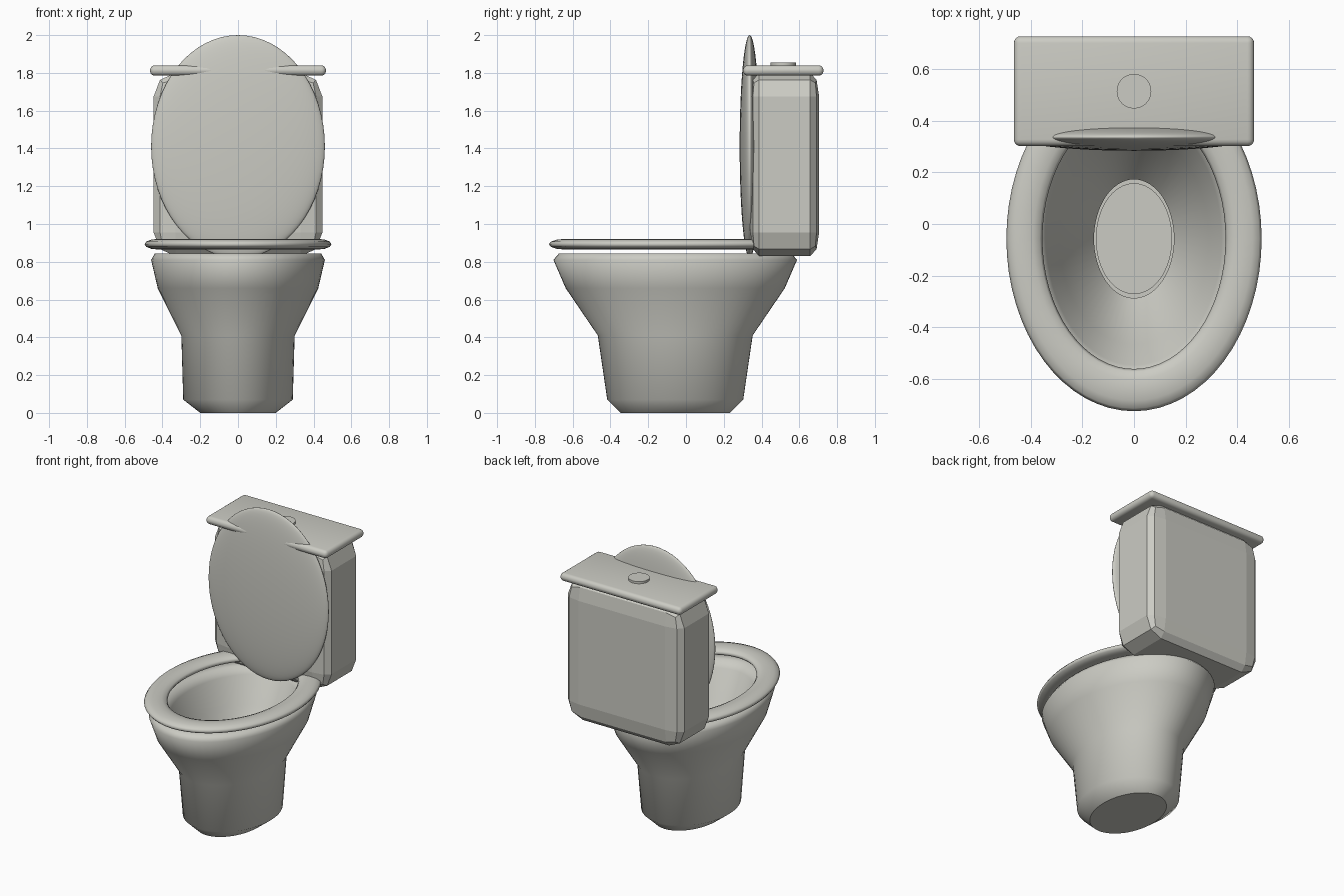
import bpy, bmesh, math
from mathutils import Matrix

if "Cube" in bpy.data.objects:
    bpy.data.objects.remove(bpy.data.objects["Cube"], do_unlink=True)

CY = -0.057   # centre of the oval bowl along y
SEG = 64


def material(name, rgb):
    m = bpy.data.materials.new(name)
    m.use_nodes = True
    col = (*rgb, 1.0)
    m.diffuse_color = col
    m.node_tree.nodes["Principled BSDF"].inputs["Base Color"].default_value = col
    return m


ceramic = material("warm white ceramic", (0.6, 0.6, 0.55))


def finish(bm, name, smooth):
    me = bpy.data.meshes.new(name)
    bm.to_mesh(me)
    bm.free()
    me.materials.append(ceramic)
    for p in me.polygons:
        p.use_smooth = smooth
    ob = bpy.data.objects.new(name, me)
    bpy.context.collection.objects.link(ob)
    return ob


def oval_loft(name, profile, closed=False):
    """Skin oval rings given as (half width x, half length y, height)."""
    bm = bmesh.new()
    rings = []
    for a, b, z in profile:
        angles = [2 * math.pi * i / SEG for i in range(SEG)]
        rings.append([bm.verts.new((a * math.cos(t), CY + b * math.sin(t), z))
                      for t in angles])
    pairs = list(zip(rings, rings[1:]))
    if closed:
        pairs.append((rings[-1], rings[0]))
    for low, high in pairs:
        for i in range(SEG):
            j = (i + 1) % SEG
            bm.faces.new((low[i], low[j], high[j], high[i]))
    return finish(bm, name, True)


def oval_disc(name, a, b, z, up):
    bm = bmesh.new()
    bmesh.ops.create_circle(bm, cap_ends=True, cap_tris=True, segments=SEG, radius=1,
                            matrix=Matrix.Translation((0, CY, z)) @ Matrix.Diagonal((a, b, 1, 1)))
    for f in bm.faces:
        f.normal_update()
        if (f.normal.z > 0) != up:
            f.normal_flip()
    return finish(bm, name, False)


def box(name, lo, hi, bevel, segments, bevel_before_scale):
    size = [h - l for l, h in zip(lo, hi)]
    mid = [(h + l) / 2 for l, h in zip(lo, hi)]
    scale = Matrix.Diagonal((*size, 1))
    bm = bmesh.new()
    bmesh.ops.create_cube(bm, size=1)
    if not bevel_before_scale:
        bm.transform(scale)
    bmesh.ops.bevel(bm, geom=bm.edges[:], offset=bevel, segments=segments,
                    profile=0.5, affect='EDGES')
    if bevel_before_scale:
        bm.transform(scale)
    bm.transform(Matrix.Translation(mid))
    return finish(bm, name, False)


# Pedestal and bowl: outer wall, rim, then inner wall down to the drain opening
oval_loft("bowl", [
    (0.20, 0.29, 0.0), (0.29, 0.36, 0.07), (0.30, 0.41, 0.41),
    (0.425, 0.58, 0.66), (0.46, 0.645, 0.81), (0.44, 0.615, 0.845),
    (0.37, 0.53, 0.845), (0.34, 0.49, 0.80), (0.29, 0.41, 0.62),
    (0.155, 0.23, 0.40)])
oval_disc("base_cap", 0.20, 0.29, 0.0, False)
oval_disc("drain_disc", 0.148, 0.215, 0.39, True)

# Seat ring: a flattened oval tube
tube = [2 * math.pi * k / 12 for k in range(12)]
oval_loft("seat", [(0.425 + 0.07 * math.cos(t), 0.587 + 0.082 * math.cos(t),
                    0.893 + 0.028 * math.sin(t)) for t in tube], closed=True)

# Raised seat cover: a thin upright lens
bm = bmesh.new()
bmesh.ops.create_uvsphere(bm, u_segments=SEG, v_segments=32, radius=1)
bm.transform(Matrix.Translation((0, 0.337, 1.41)) @ Matrix.Diagonal((0.46, 0.053, 0.59, 1)))
finish(bm, "seat_cover", True)

# Water tank, its lid and the flush button
box("tank", (-0.447, 0.34, 0.83), (0.447, 0.705, 1.80), 0.13, 2, True)
lid = box("tank_lid", (-0.466, 0.302, 1.785), (0.466, 0.728, 1.84), 0.026, 4, False)
bm = bmesh.new()
bmesh.ops.create_cone(bm, cap_ends=True, segments=48, radius1=0.067, radius2=0.067, depth=0.03,
                      matrix=Matrix.Translation((0, 0.515, 1.84)))
button = finish(bm, "flush_button", False)

# Smooth the rounded edges while keeping the flat sides crisp
bpy.ops.object.select_all(action='DESELECT')
for ob in (lid, button):
    ob.select_set(True)
bpy.context.view_layer.objects.active = lid
bpy.ops.object.shade_smooth_by_angle(angle=math.radians(35))
